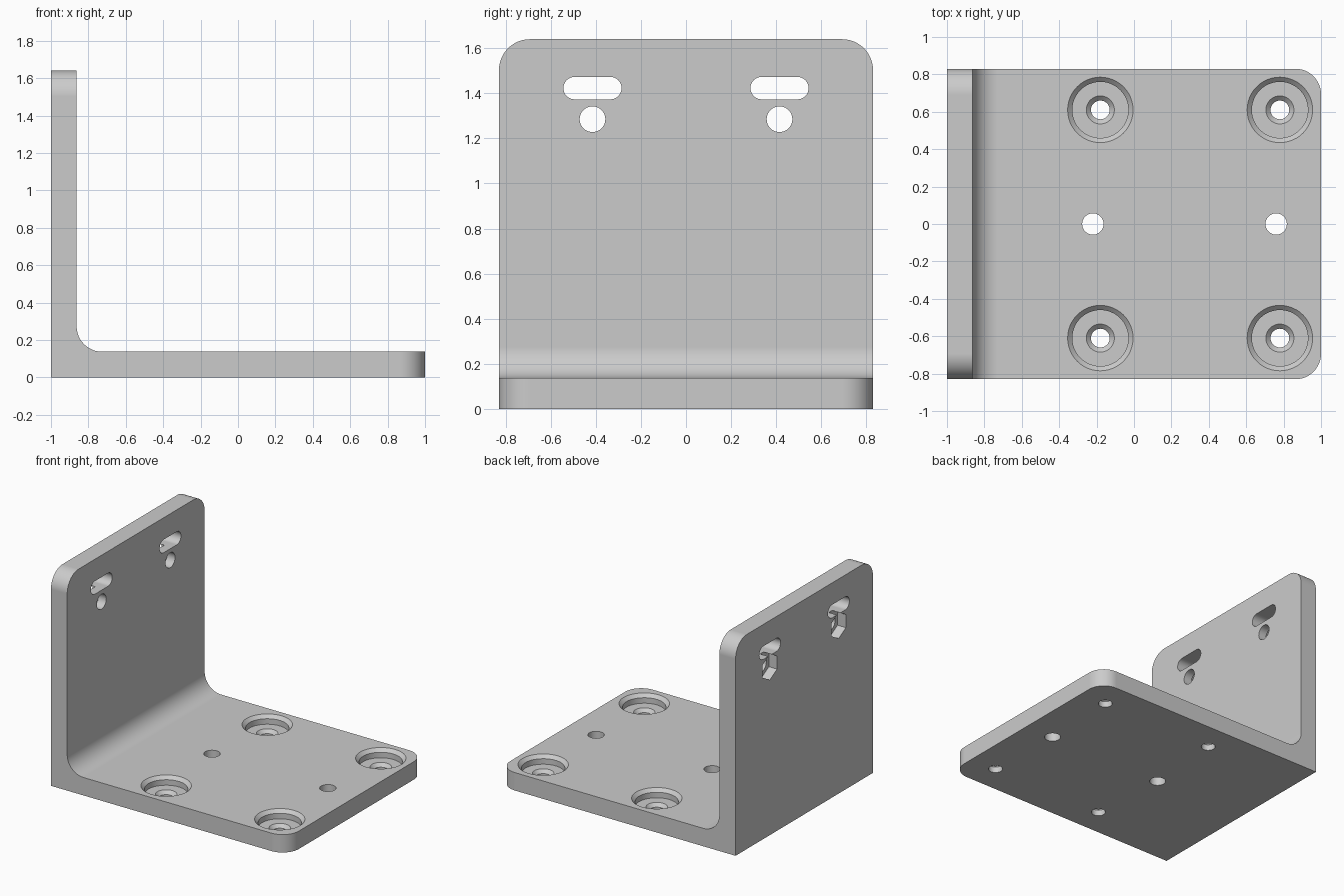
import bpy, bmesh, math
from mathutils import Matrix

if "Cube" in bpy.data.objects:
    bpy.data.objects.remove(bpy.data.objects["Cube"])

T, W, H, R = 0.137, 0.83, 1.64, 0.137   # thickness, half width, height, corner radius

grey = bpy.data.materials.new("plain grey")
grey.diffuse_color = (0.6, 0.6, 0.6, 1)
grey.use_nodes = True
grey.node_tree.nodes["Principled BSDF"].inputs["Base Color"].default_value = grey.diffuse_color


def new_object(name, bm):
    bmesh.ops.recalc_face_normals(bm, faces=bm.faces)
    mesh = bpy.data.meshes.new(name)
    bm.to_mesh(mesh)
    bm.free()
    mesh.materials.append(grey)
    ob = bpy.data.objects.new(name, mesh)
    bpy.context.collection.objects.link(ob)
    return ob


def prism(points, vec):
    """Extrude a closed outline along a vector."""
    bm = bmesh.new()
    face = bm.faces.new([bm.verts.new(p) for p in points])
    ext = bmesh.ops.extrude_face_region(bm, geom=[face])
    bmesh.ops.translate(bm, vec=vec, verts=[v for v in ext["geom"] if isinstance(v, bmesh.types.BMVert)])
    return bm


def revolve(profile, x, y, n=48):
    """Closed solid turned around a vertical axis from (radius, height) pairs."""
    bm = bmesh.new()
    rings = [[bm.verts.new((x + r * math.cos(2 * math.pi * i / n), y + r * math.sin(2 * math.pi * i / n), z))
              for i in range(n)] for r, z in profile]
    for a, b in zip(rings, rings[1:]):
        for i in range(n):
            j = (i + 1) % n
            bm.faces.new((a[i], a[j], b[j], b[i]))
    bm.faces.new(rings[0])
    bm.faces.new(rings[-1])
    return bm


def cut(target, bm):
    cutter = new_object("cutter", bm)
    cutter.hide_render = True
    mod = target.modifiers.new("cut", 'BOOLEAN')
    mod.operation, mod.solver, mod.object = 'DIFFERENCE', 'EXACT', cutter
    bpy.context.view_layer.objects.active = target
    bpy.ops.object.modifier_apply(modifier=mod.name)
    bpy.data.objects.remove(cutter)


# L-shaped body with an inside fillet
fillet = [(-1 + T + R - R * math.cos(a), T + R - R * math.sin(a))
          for a in (math.pi / 2 * i / 12 for i in range(13))]
outline = [(-1, 0), (-1, H), (-1 + T, H)] + fillet + [(1, T), (1, 0)]
bm = prism([(x, -W, z) for x, z in outline], (0, 2 * W, 0))

# Rounded outer corners on both plates
corners = []
for e in bm.edges:
    a, b = (v.co for v in e.verts)
    if abs(a.y - b.y) < 1e-4 and ((a.x > 0.99 and b.x > 0.99) or (a.z > H - 0.01 and b.z > H - 0.01)):
        corners.append(e)
bmesh.ops.bevel(bm, geom=corners, offset=R, offset_type='OFFSET', segments=12, profile=0.5, affect='EDGES')
bracket = new_object("angle_bracket", bm)

# Stepped, chamfered screw seats in the base
floor = 0.07
seat = [(0.05, -0.1), (0.05, floor - 0.025), (0.075, floor), (0.15, floor),
        (0.15, T - 0.025), (0.175, T), (0.175, T + 0.1)]
for x in (-0.18, 0.78):
    for y in (-0.61, 0.61):
        cut(bracket, revolve(seat, x, y))

# Plain holes along the base centre line
for x in (-0.22, 0.76):
    cut(bracket, revolve([(0.057, -0.1), (0.057, T + 0.1)], x, 0))

# Slots, round holes and hexagonal nut pockets in the upright
for y0 in (-0.415, 0.415):
    slot = []
    for i in range(34):
        side = 1 if i < 17 else -1
        a = -math.pi / 2 + math.pi * (i if i < 17 else i - 1) / 16
        slot.append((-1.1, y0 + side * 0.079 + 0.05 * math.cos(a), 1.423 + 0.05 * math.sin(a)))
    cut(bracket, prism(slot, (0.4, 0, 0)))
    for n, r, depth in ((40, 0.057, 0.4), (6, 0.1, 0.17)):
        ring = [(-1.1, y0 + r * math.sin(2 * math.pi * i / n), 1.285 + r * math.cos(2 * math.pi * i / n))
                for i in range(n)]
        cut(bracket, prism(ring, (depth, 0, 0)))

# Smooth curves, crisp edges
bpy.ops.object.select_all(action='DESELECT')
bracket.select_set(True)
bpy.context.view_layer.objects.active = bracket
bpy.ops.object.shade_smooth_by_angle(angle=math.radians(25))
wn = bracket.modifiers.new("flat faces", 'WEIGHTED_NORMAL')
wn.keep_sharp = True
